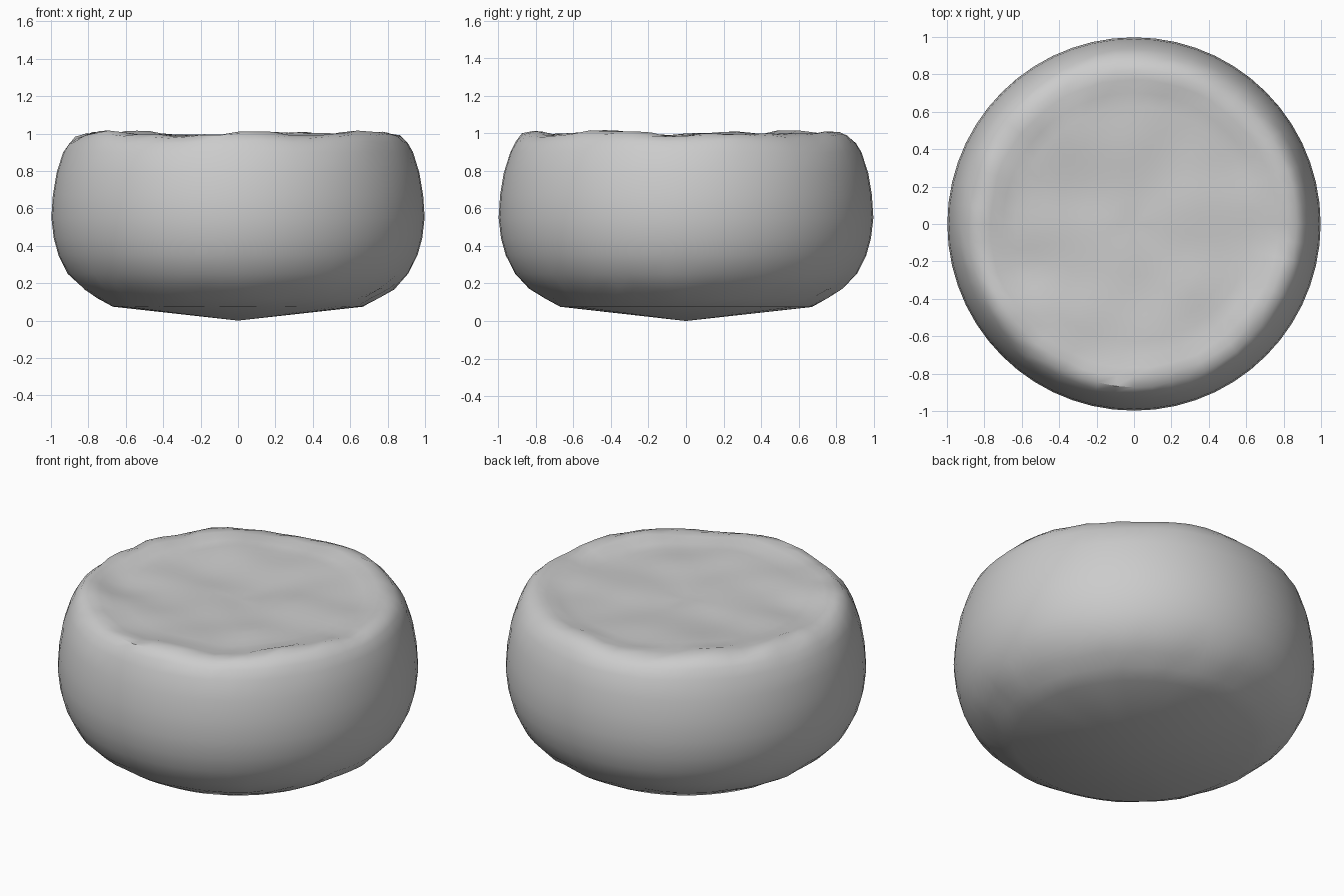
import bpy, bmesh, math, random
from mathutils import Vector, noise

random.seed(4)
cube = bpy.data.objects.get("Cube")
if cube:
    bpy.data.objects.remove(cube)

SEGMENTS = 56

# Soft grey fabric
fabric = bpy.data.materials.new("soft_grey_fabric")
fabric.use_nodes = True
grey = (0.6, 0.6, 0.6, 1)
fabric.diffuse_color = grey
fabric.node_tree.nodes["Principled BSDF"].inputs["Base Color"].default_value = grey

# Half outline from the base rim up and over the seat (radius, height)
profile = [(0.67, 0.075), (0.75, 0.12), (0.83, 0.17), (0.91, 0.25), (0.96, 0.35),
           (0.985, 0.44), (0.998, 0.55), (0.99, 0.67), (0.97, 0.79), (0.935, 0.9),
           (0.905, 0.95), (0.87, 0.985), (0.82, 1.0), (0.77, 0.998)]
profile += [(0.7 - 0.07 * i, 0.985 - 0.0015 * i) for i in range(10)]

# Shallow hollows pressed into the seat (x, y, width, depth)
hollows = [(-0.58, -0.26, 0.14, 0.02), (-0.58, 0.2, 0.13, 0.018),
           (0.1, -0.1, 0.22, 0.012), (0.4, 0.25, 0.2, 0.012),
           (0.35, -0.45, 0.18, 0.012), (-0.1, 0.5, 0.2, 0.01)]


def seat_offset(x, y):
    """Gentle wrinkles and hollows of the seat."""
    z = 0.022 * noise.noise(Vector((x * 3.2, y * 3.2, 1.7)))
    for hx, hy, width, depth in hollows:
        z -= depth * math.exp(-((x - hx) ** 2 + (y - hy) ** 2) / width ** 2)
    return z


bm = bmesh.new()
rings = []
for r, z in profile:
    ring = []
    top = max(0, min(1, (z - 0.88) / 0.1))
    low = max(0, 1 - abs(z - 0.17) / 0.11)
    for s in range(SEGMENTS):
        a = 2 * math.pi * s / SEGMENTS
        rim = top if r > 0.75 else 0
        rr = r + random.uniform(-1, 1) * (0.006 * rim + 0.008 * low)
        x, y = rr * math.cos(a), rr * math.sin(a)
        zz = z + top * seat_offset(x, y) + random.uniform(-1, 1) * 0.006 * (rim + low)
        zz += rim * 0.014 * noise.noise(Vector((x * 5, y * 5, 4)))
        ring.append(bm.verts.new((x, y, zz)))
    rings.append(ring)

# Stitch the rings into a skin
for lower, upper in zip(rings, rings[1:]):
    for s in range(SEGMENTS):
        n = (s + 1) % SEGMENTS
        bm.faces.new((lower[s], lower[n], upper[n], upper[s]))

# Close the seat centre and the shallow cone underneath
seat_centre = bm.verts.new((0, 0, 0.97 + seat_offset(0, 0)))
base_tip = bm.verts.new((0, 0, 0))
for s in range(SEGMENTS):
    n = (s + 1) % SEGMENTS
    bm.faces.new((rings[-1][s], rings[-1][n], seat_centre))
    bm.faces.new((rings[0][n], rings[0][s], base_tip))

bmesh.ops.recalc_face_normals(bm, faces=bm.faces[:])
mesh = bpy.data.meshes.new("round_cushion")
bm.to_mesh(mesh)
bm.free()
mesh.materials.append(fabric)

cushion = bpy.data.objects.new("round_cushion", mesh)
bpy.context.collection.objects.link(cushion)
bpy.context.view_layer.objects.active = cushion
cushion.select_set(True)
bpy.ops.object.shade_smooth_by_angle(angle=math.radians(40))
